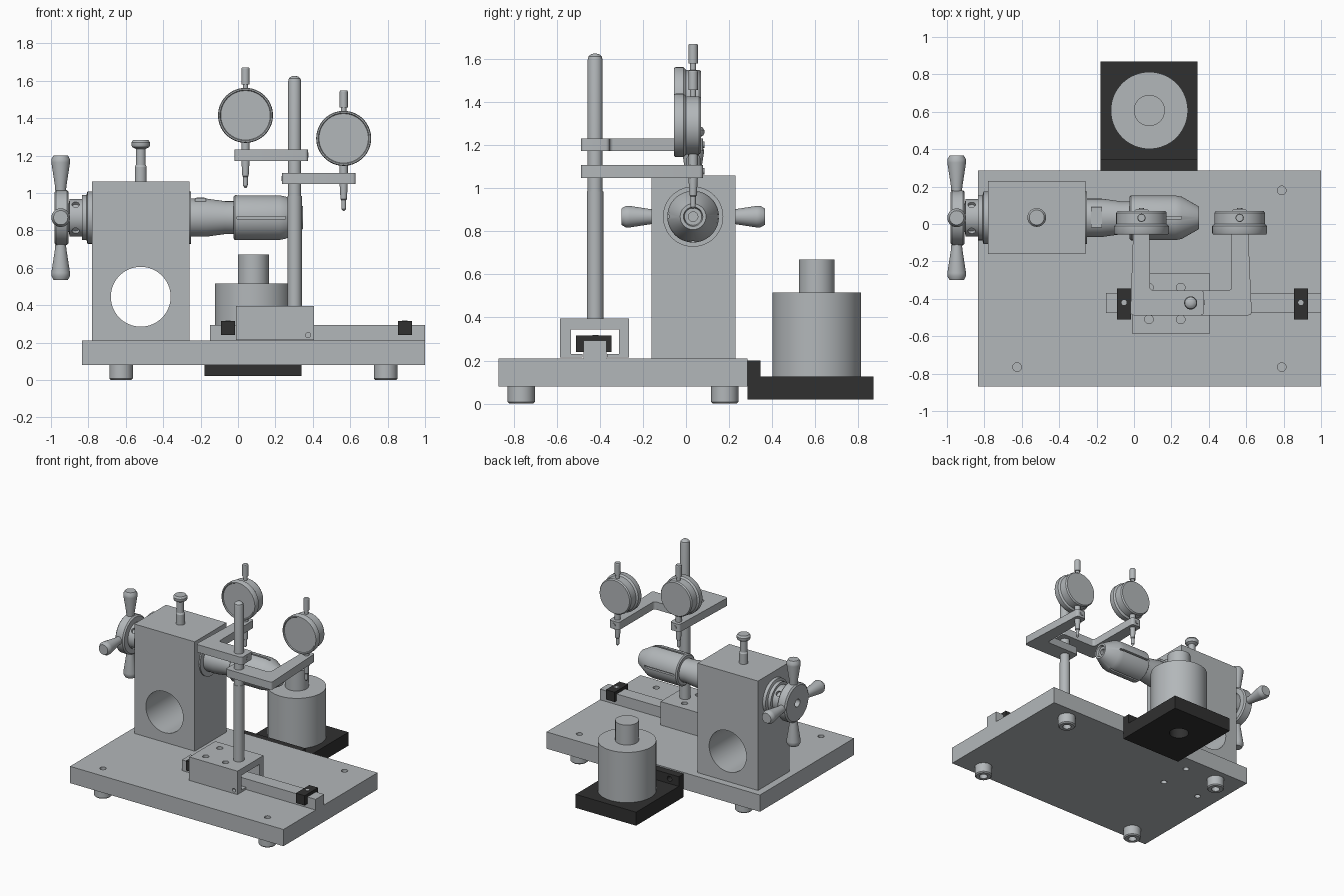
import bpy, bmesh
from math import pi, sin, cos, radians
from mathutils import Vector, Matrix

if "Cube" in bpy.data.objects:
    bpy.data.objects.remove(bpy.data.objects["Cube"], do_unlink=True)

X, Y, Z = Vector((1, 0, 0)), Vector((0, 1, 0)), Vector((0, 0, 1))
parts = []


def material(name, rgb):
    m = bpy.data.materials.new(name)
    m.use_nodes = True
    m.diffuse_color = (*rgb, 1)
    m.node_tree.nodes["Principled BSDF"].inputs["Base Color"].default_value = (*rgb, 1)
    return m


steel = material("light steel", (0.45, 0.475, 0.49))
black = material("black plastic", (0.03, 0.03, 0.03))


def finish(name, bm, mat):
    bmesh.ops.recalc_face_normals(bm, faces=bm.faces)
    mesh = bpy.data.meshes.new(name)
    bm.to_mesh(mesh)
    bm.free()
    mesh.materials.append(mat)
    ob = bpy.data.objects.new(name, mesh)
    bpy.context.collection.objects.link(ob)
    parts.append(ob)
    return ob


def box(name, x, y, z, mat=steel):
    bm = bmesh.new()
    bmesh.ops.create_cube(bm, size=1)
    for v in bm.verts:
        v.co = [lo + (c + 0.5) * (hi - lo) for c, (lo, hi) in zip(v.co, (x, y, z))]
    return finish(name, bm, mat)


def lathe(name, origin, axis, profile, mat=steel, steps=48):
    """Spin a (radius, height) profile around an axis; ends are closed."""
    bm = bmesh.new()
    points = [(0, profile[0][1]), *profile, (0, profile[-1][1])]
    verts = [bm.verts.new((r, 0, h)) for r, h in points]
    edges = [bm.edges.new(pair) for pair in zip(verts, verts[1:])]
    bmesh.ops.spin(bm, geom=verts + edges, axis=Z, cent=(0, 0, 0), angle=2 * pi, steps=steps)
    bmesh.ops.remove_doubles(bm, verts=bm.verts, dist=1e-5)
    turn = axis.to_track_quat("Z", "Y").to_matrix().to_4x4()
    bmesh.ops.transform(bm, verts=bm.verts, matrix=Matrix.Translation(origin) @ turn)
    return finish(name, bm, mat)


def rod(name, origin, axis, r, length, mat=steel, steps=32):
    return lathe(name, origin, axis, [(r, 0), (r, length)], mat, steps)


def prism(name, outline, origin, along, across, axis, length, mat=steel, rounding=0):
    """Extrude a 2D outline, optionally rounding its corners."""
    bm = bmesh.new()
    face = bm.faces.new([bm.verts.new(origin + along * a + across * b) for a, b in outline])
    out = bmesh.ops.extrude_face_region(bm, geom=[face])["geom"]
    top = [g for g in out if isinstance(g, bmesh.types.BMVert)]
    bmesh.ops.translate(bm, verts=top, vec=axis * length)
    if rounding:
        sides = [e for e in bm.edges
                 if abs((e.verts[0].co - e.verts[1].co).normalized().dot(axis)) > 0.99]
        bmesh.ops.bevel(bm, geom=sides, offset=rounding, segments=4, profile=0.5, affect="EDGES")
    return finish(name, bm, mat)


def cut(ob, *cutters):
    bpy.context.view_layer.objects.active = ob
    for c in cutters:
        mod = ob.modifiers.new("cut", "BOOLEAN")
        mod.operation, mod.solver, mod.object = "DIFFERENCE", "EXACT", c
        bpy.ops.object.modifier_apply(modifier=mod.name)
        parts.remove(c)
        bpy.data.objects.remove(c, do_unlink=True)


def drill(x, y, z, axis, r, depth):
    return rod("drill", Vector((x, y, z)), axis, r, depth, steps=24)


# Base plate with corner holes, bolt holes under the block, and feet
corners = [(x, y) for x in (-0.625, 0.79) for y in (-0.765, 0.18)]
bolts = [(x, y) for x in (-0.68, -0.36) for y in (-0.09, 0.16)]
base = box("base_plate", (-0.835, 1), (-0.87, 0.285), (0.08, 0.21))
cut(base, *[drill(x, y, 0.17, Z, 0.023, 0.1) for x, y in corners],
    *[drill(x, y, 0.04, Z, 0.022, 0.1) for x, y in bolts])
for x, y in corners:
    lathe("foot", (x, y, 0), Z, [(0.03, 0.05), (0.03, 0), (0.055, 0), (0.063, 0.008), (0.063, 0.08)])

# Headstock block with a cross bore, and its locking pin
block = box("headstock_block", (-0.78, -0.26), (-0.16, 0.23), (0.21, 1.06))
cut(block, rod("drill", (-0.52, -0.5, 0.445), Y, 0.16, 1, steps=64))
lathe("locking_pin", (-0.52, 0.035, 1.06), Z,
      [(0.032, 0), (0.032, 0.08), (0.026, 0.09), (0.026, 0.175), (0.045, 0.185),
       (0.05, 0.195), (0.05, 0.21), (0.04, 0.224)])

# Spindle: rear collar, handwheel and front nose
axis_y, axis_z = 0.033, 0.868
centre = Vector((0, axis_y, axis_z))


def radial(angle):
    return Vector((0, cos(angle), sin(angle)))


collar = lathe("rear_collar", centre, X,
               [(0.075, -0.92), (0.075, -0.905), (0.1, -0.9), (0.1, -0.835), (0.12, -0.835),
                (0.12, -0.81), (0.14, -0.805), (0.14, -0.77)])
cut(collar, *[drill(*(centre - X * 0.868 + radial(radians(45 + 90 * i)) * 0.08), 
                    radial(radians(45 + 90 * i)), 0.02, 0.05) for i in range(4)])
lathe("handwheel", centre, X,
      [(0.03, -0.93), (0.03, -0.982), (0.135, -0.982), (0.147, -0.972), (0.147, -0.915),
       (0.137, -0.905), (0.03, -0.905)])
for i in range(4):
    d = radial(i * pi / 2)
    lathe("wheel_handle", centre - X * 0.948, d,
          [(0.028, 0.12), (0.03, 0.165), (0.05, 0.295), (0.05, 0.312), (0.038, 0.333)], steps=32)
lathe("spindle_nose", centre, X,
      [(0.14, -0.27), (0.14, -0.25), (0.102, -0.25), (0.102, -0.17), (0.088, -0.07), (0.088, 0)])
chuck = lathe("chuck", centre, X,
              [(0.11, -0.025), (0.12, -0.017), (0.12, 0.22), (0.113, 0.255), (0.06, 0.348),
               (0.045, 0.348), (0.04, 0.33), (0.022, 0.33), (0.022, 0.2)])
slots = []
for i in range(4):
    d = radial(i * pi / 2)
    side = X.cross(d)
    slots.append(prism("slot", [(0.1, -0.007), (0.15, -0.007), (0.15, 0.007), (0.1, 0.007)],
                       centre - X * 0.005, d, side, X, 0.26))
cut(chuck, *slots)
box("nose_key", (-0.23, -0.17), (-0.02, 0.09), (0.94, 0.972))
rod("nose_key_screw", (-0.2, axis_y, 0.96), Z, 0.022, 0.016)

# Slide rail with black end stops
box("slide_rail", (-0.15, 1), (-0.475, -0.37), (0.2, 0.293))
saddle = [(-0.51, 0.24), (-0.475, 0.24), (-0.475, 0.293), (-0.37, 0.293),
          (-0.37, 0.24), (-0.345, 0.24), (-0.345, 0.316), (-0.51, 0.316)]
for x in (-0.09, 0.855):
    prism("rail_stop", saddle, X * x, Y, Z, X, 0.075, black)
    rod("rail_stop_screw", (x + 0.037, -0.42, 0.31), Z, 0.014, 0.008)

# Carriage with a C-shaped channel
channel = [(-0.585, 0.213), (-0.48, 0.213), (-0.48, 0.23), (-0.535, 0.23), (-0.535, 0.344),
           (-0.312, 0.344), (-0.312, 0.23), (-0.367, 0.23), (-0.367, 0.213), (-0.265, 0.213),
           (-0.265, 0.395), (-0.585, 0.395)]
carriage = prism("carriage", channel, X * -0.01, Y, Z, X, 0.415)
cut(carriage, *[drill(x, y, 0.365, Z, 0.023, 0.1) for x in (0.08, 0.25) for y in (-0.51, -0.34)],
    drill(0.375, -0.6, 0.24, Y, 0.014, 0.04))

# Indicator post with a domed top
lathe("post", (0.303, -0.422, 0), Z,
      [(0.038, 0.37), (0.038, 0.985), (0.035, 0.985), (0.035, 1.595),
       (0.031, 1.612), (0.02, 1.622), (0.008, 1.625)])

# L-shaped arms clamped on the post
upper = [(0.375, -0.488), (-0.02, -0.488), (0, 0.08), (0.082, 0.08), (0.085, -0.355), (0.375, -0.355)]
lower = [(0.235, -0.488), (0.63, -0.488), (0.605, 0.08), (0.522, 0.08), (0.522, -0.355), (0.235, -0.355)]
for name, outline, z, screw_x in (("upper_arm", upper, 1.172, 0.37), ("lower_arm", lower, 1.048, 0.232)):
    prism(name, outline, Z * z, X, Y, Z, 0.06, rounding=0.018)
    rod(name + "_clamp_screw", (screw_x, -0.42, z + 0.03), X, 0.013, 0.007)


# Dial indicators: bezel, case, plunger and cap
def indicator(x, z):
    here = Vector((x, 0, z))
    lathe("indicator_case", here, Y,
          [(0.132, -0.048), (0.136, -0.055), (0.143, -0.055), (0.147, -0.048), (0.147, -0.012),
           (0.14, -0.004), (0.135, 0), (0.135, 0.06), (0.128, 0.07)], steps=64)
    lathe("indicator_plunger", here + Y * axis_y, Z,
          [(0.004, -0.388), (0.012, -0.378), (0.013, -0.33), (0.017, -0.325), (0.022, -0.24),
           (0.022, -0.1), (0.014, -0.1), (0.014, 0.165), (0.022, 0.165), (0.022, 0.25),
           (0.019, 0.255)], steps=24)
    rod("indicator_stem_screw", here + Vector((0.0, 0.076, -0.213)), Y, 0.014, 0.01)


indicator(0.04, 1.415)
indicator(0.565, 1.292)

# Motor on a black bracket behind the base
wall, floor = (0.285, 0.345), 0.125
angle = [(wall[0], 0.02), (0.87, 0.02), (0.87, floor), (wall[1], floor), (wall[1], 0.2), (wall[0], 0.2)]
bracket = prism("motor_bracket", angle, X * -0.18, Y, Z, X, 0.52, black)
cut(bracket, drill(0.082, 0.607, 0, Z, 0.07, 0.2),
    *[drill(x, 0.25, 0.162, Y, 0.02, 0.2) for x in (-0.1, 0.26)])
lathe("motor", (0.082, 0.607, 0), Z,
      [(0.206, floor), (0.206, 0.515), (0.083, 0.515), (0.083, 0.67)], steps=64)

# Smooth the round surfaces, keep the machined edges sharp
bpy.ops.object.select_all(action="DESELECT")
for ob in parts:
    ob.select_set(True)
bpy.context.view_layer.objects.active = parts[0]
bpy.ops.object.shade_smooth_by_angle(angle=radians(30))
